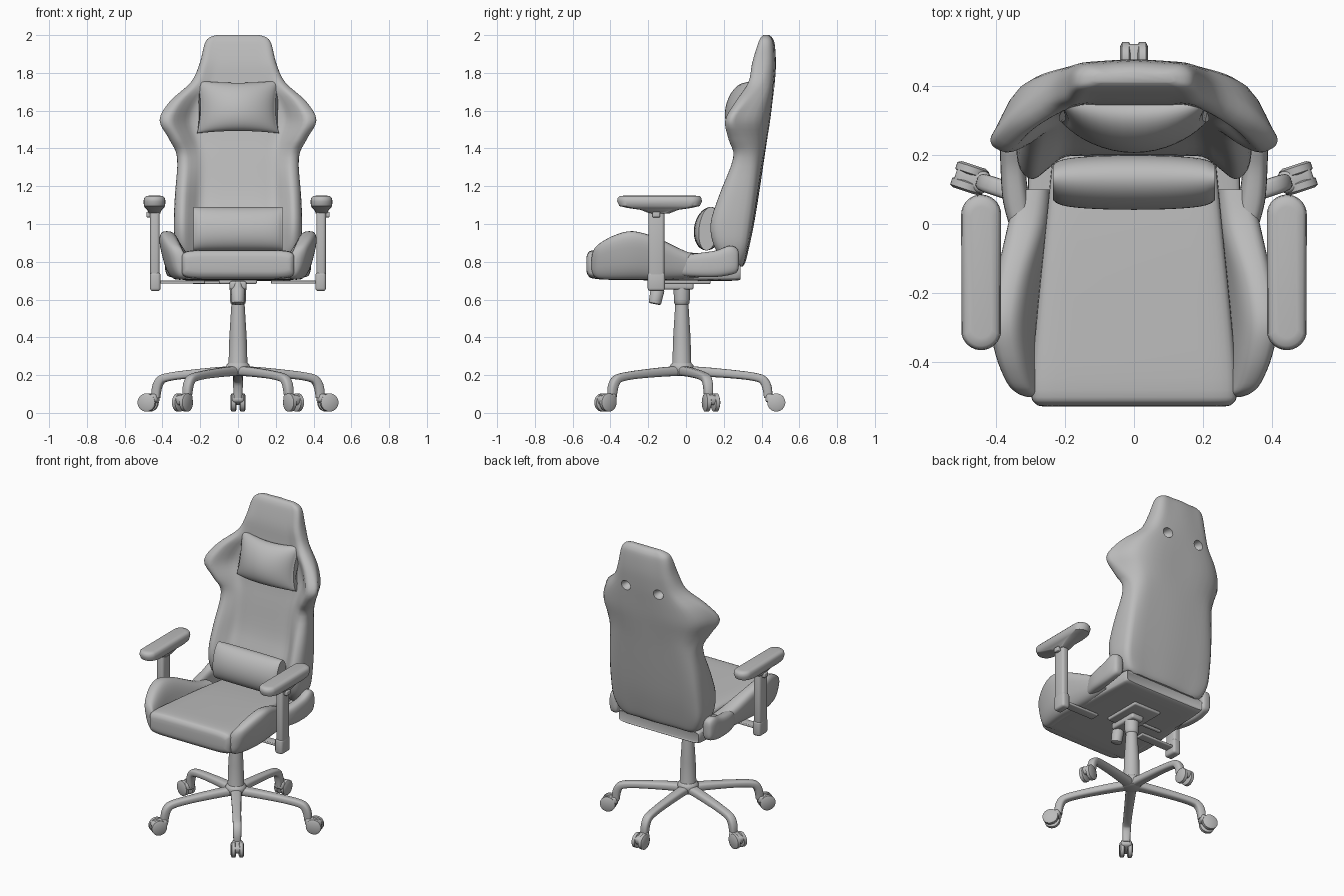
import bpy, bmesh, math
from mathutils import Vector, Matrix

if "Cube" in bpy.data.objects:
    bpy.data.objects.remove(bpy.data.objects["Cube"], do_unlink=True)

grey = bpy.data.materials.new("plain grey")
grey.use_nodes = True
grey.diffuse_color = (0.5, 0.5, 0.5, 1)
grey.node_tree.nodes["Principled BSDF"].inputs["Base Color"].default_value = (0.5, 0.5, 0.5, 1)
parts = []


def finish(name, bm, matrix=None):
    if matrix:
        bm.transform(matrix)
    bmesh.ops.recalc_face_normals(bm, faces=bm.faces)
    mesh = bpy.data.meshes.new(name)
    bm.to_mesh(mesh)
    bm.free()
    mesh.materials.append(grey)
    obj = bpy.data.objects.new(name, mesh)
    bpy.context.collection.objects.link(obj)
    parts.append(obj)
    return obj


def spline(rows, steps=4, closed=False):
    """Smooth curve passing through every row of numbers."""
    n, out = len(rows), []
    pick = lambda i: rows[i % n] if closed else rows[max(0, min(n - 1, i))]
    for i in range(n if closed else n - 1):
        a, b, c, d = (pick(i + k) for k in (-1, 0, 1, 2))
        for s in range(steps):
            t = s / steps
            out.append([q + t / 2 * (r - p + t * (2 * p - 5 * q + 4 * r - w + t * (3 * (q - r) + w - p)))
                        for p, q, r, w in zip(a, b, c, d)])
    return out if closed else out + [list(rows[-1])]


def oval(a, b, power=2, n=32):
    """Superellipse outline; a high power makes it squarer."""
    f = lambda v: math.copysign(abs(v) ** (2 / power), v)
    return [(a * f(math.cos(math.tau * i / n)), b * f(math.sin(math.tau * i / n))) for i in range(n)]


def loft(name, rings, matrix=None):
    bm = bmesh.new()
    loops = [[bm.verts.new(p) for p in ring] for ring in rings]
    n = len(loops[0])
    for lo, hi in zip(loops, loops[1:]):
        for i in range(n):
            j = (i + 1) % n
            bm.faces.new((lo[i], lo[j], hi[j], hi[i]))
    bm.faces.new(loops[0])
    bm.faces.new(loops[-1])
    return finish(name, bm, matrix)


def beam(name, rows, power, side=1):
    """Loft along y; rows hold y, centre x, half width, bottom, top, lean."""
    rings = []
    for y, xc, hx, lo, hi, lean in spline(rows):
        rings.append([(side * (xc + u + lean * v), y, (lo + hi) / 2 + v)
                      for u, v in oval(hx, (hi - lo) / 2, power)])
    return loft(name, rings)


def turned(name, rows, matrix=None):
    return loft(name, [[(u, v, z) for u, v in oval(r, r)] for z, r in rows], matrix)


def box(name, centre, size, bevel, matrix=None):
    bm = bmesh.new()
    bmesh.ops.create_cube(bm, size=1)
    bm.transform(Matrix.Diagonal((*size, 1)))
    bmesh.ops.bevel(bm, geom=bm.edges[:], offset=bevel, segments=3, profile=0.5, affect='EDGES')
    return finish(name, bm, (matrix or Matrix()) @ Matrix.Translation(centre))


def pillow(name, centre, half, pinch, pu, pv, bend, tilt, n=20):
    """Cushion with pinched outline, domed on both faces."""
    rings = []
    for i in range(n + 1):
        u = -math.cos(math.pi * i / n)
        ring = []
        for k in range(2 * n):
            a = math.pi * k / n
            v, face = math.cos(a), (1 if k <= n else -1)
            x = half[0] * u * (1 - pinch * (1 - v * v))
            z = half[2] * v * (1 - pinch * (1 - u * u))
            dome = max(0.03, 1 - u * u) ** pu * max(0, 1 - v * v) ** pv
            y = face * half[1] * dome + bend * u * u + tilt * z
            ring.append(Vector(centre) + Vector((x, y, z)))
        rings.append(ring)
    return loft(name, rings)


# Backrest: z, half width, back y, panel y, bolster front y, bolster rear y
back_rows = [
    (.775, .25, .30, .265, .265, .29), (.80, .295, .315, .23, .21, .295),
    (.88, .332, .335, .20, .15, .31), (1.0, .34, .36, .20, .13, .325),
    (1.15, .334, .385, .25, .175, .345), (1.35, .322, .415, .29, .25, .36),
    (1.45, .365, .43, .31, .225, .32), (1.55, .415, .445, .325, .21, .28),
    (1.65, .36, .458, .335, .265, .34), (1.75, .25, .47, .345, .33, .41),
    (1.85, .203, .476, .355, .35, .435), (1.95, .178, .47, .38, .38, .44),
    (1.985, .155, .457, .395, .395, .435), (2.0, .115, .44, .41, .41, .43)]
rings = []
for z, w, b, c, f, e in spline(back_rows):
    half = [(0, c), (.35, c), (.58, c), (.72, (c + f) / 2), (.86, f), (.97, f + .15 * (e - f)),
            (1, (f + e) / 2), (.96, e), (.8, e + .68 * (b - e)), (.5, b - .005), (0, b)]
    outline = half + [(-x, y) for x, y in half[-2:0:-1]]
    rings.append([(w * x, y, z) for x, y in spline(outline, 3, True)])
backrest = loft("backrest", rings)

# Strap holes sunk into the rear of the backrest
for x in (-.12, .12):
    bm = bmesh.new()
    bmesh.ops.create_uvsphere(bm, u_segments=24, v_segments=12, radius=1)
    cutter = finish("hole_cutter", bm, Matrix.Translation((x, .475, 1.725)) @ Matrix.Diagonal((.036, .06, .032, 1)))
    parts.remove(cutter)
    cutter.hide_render = True
    mod = backrest.modifiers.new("strap_hole", 'BOOLEAN')
    mod.operation, mod.object = 'DIFFERENCE', cutter
    bpy.context.view_layer.objects.active = backrest
    bpy.ops.object.modifier_apply(modifier=mod.name)
    bpy.data.objects.remove(cutter, do_unlink=True)

# Pillows
pillow("head_pillow", (0, .288, 1.62), (.217, .078, .14), .09, .32, .5, .045, .2)
pillow("lumbar_pillow", (0, .12, .975), (.235, .078, .115), 0, .12, .5, 0, .1)

# Seat
beam("seat_cushion", [
    (-.528, 0, .26, .765, .81, 0), (-.52, 0, .285, .73, .845, 0), (-.48, 0, .298, .71, .862, 0),
    (-.3, 0, .285, .71, .86, 0), (0, 0, .255, .71, .85, 0), (.25, 0, .23, .72, .83, 0)], 7)
beam("seat_base", [
    (-.45, 0, .30, .71, .77, 0), (-.42, 0, .315, .705, .78, 0), (0, 0, .31, .70, .78, 0),
    (.26, 0, .30, .70, .79, 0), (.285, 0, .29, .715, .775, 0)], 8)

for side, tag in ((1, "left"), (-1, "right")):
    beam(tag + "_seat_bolster", [
        (-.5, .295, .012, .76, .82, .2), (-.49, .302, .03, .73, .86, .2), (-.46, .315, .042, .71, .895, .25),
        (-.38, .335, .052, .705, .94, .25), (-.28, .345, .057, .705, .962, .25), (-.15, .33, .056, .705, .925, .25),
        (0, .302, .058, .71, .855, .2), (.1, .29, .05, .72, .83, .1)], 2.8, side)
    # Recliner hinge cover
    beam(tag + "_hinge_cover", [
        (-.05, .315, .012, .76, .80, 0), (-.03, .32, .03, .73, .83, 0), (.06, .34, .038, .72, .845, 0),
        (.16, .35, .036, .72, .86, 0), (.23, .35, .036, .73, .885, 0), (.27, .345, .03, .745, .87, 0),
        (.28, .345, .012, .78, .84, 0)], 3, side)

    # Armrest: domed pad, post, foot and bar under the seat
    rings = []
    for z, hx, hy in [(1.055, .03, .05), (1.075, .038, .1), (1.085, .05, .17), (1.095, .056, .213),
                      (1.12, .058, .225), (1.138, .055, .222), (1.147, .046, .213), (1.15, .03, .19)]:
        rings.append([(side * .442 + u, -.14 + v + math.copysign(hy - hx, v), z) for u, v in oval(hx, hx, 2, 30)])
    loft(tag + "_arm_pad", rings)
    box(tag + "_arm_post", (side * .44, -.157, .87), (.05, .085, .4), .015)
    box(tag + "_arm_foot", (side * .438, -.157, .695), (.056, .092, .1), .015)
    box(tag + "_arm_lever", (side * .473, -.157, 1.05), (.025, .04, .03), .006)
    box(tag + "_arm_bar", (side * .3, -.157, .692), (.25, .06, .016), .005)

# Tilt mechanism
box("mechanism_plate", (0, 0, .695), (.2, .26, .025), .008)
box("mechanism_housing", (0, -.06, .675), (.09, .2, .045), .012)
turned("tension_knob", [(-.045, .025), (-.04, .033), (.03, .037), (.045, .025), (.07, .02)],
       Matrix.Translation((0, -.157, .62)) @ Matrix.Rotation(-.2, 4, 'X'))
box("height_lever", (-.12, -.04, .69), (.24, .02, .016), .005)

# Gas lift column and hub
axis = Matrix.Translation((0, -.022, 0))
turned("gas_column", [(.24, .055), (.26, .05), (.4, .046), (.56, .036), (.575, .035), (.58, .04),
                      (.6, .042), (.66, .044), (.69, .042)], axis)
turned("base_hub", [(.195, .045), (.2, .055), (.24, .065), (.255, .06), (.265, .05)], axis)

# Five legs with twin wheel casters under a hood
leg_rows = [(0, .222, .035, .026), (.12, .217, .031, .025), (.3, .202, .027, .022), (.4, .187, .026, .022),
            (.435, .168, .026, .024), (.452, .13, .025, .025), (.457, .08, .022, .022)]
for i in range(5):
    turn = axis @ Matrix.Rotation(math.pi / 2 + math.tau * i / 5, 4, 'Z')
    path = spline(leg_rows)
    rings = []
    for k, (r, z, wide, thick) in enumerate(path):
        a, b = path[max(0, k - 1)], path[min(len(path) - 1, k + 1)]
        along = Vector((b[0] - a[0], 0, b[1] - a[1])).normalized()
        up = along.cross(Vector((0, -1, 0)))
        rings.append([Vector((r, u, z)) + up * v for u, v in oval(wide, thick, 3, 20)])
    loft(f"base_leg_{i}", rings, turn)
    for side in (1, -1):
        spot = Matrix.Translation((.5, side * .024, .055)) @ Matrix.Rotation(math.pi / 2, 4, 'X')
        turned(f"caster_wheel_{i}", [(-.016, .036), (-.01, .048), (.01, .048), (.016, .036)], turn @ spot)
    tip = turn @ Matrix.Translation((.492, 0, .072)) @ Matrix.Rotation(.2, 4, 'Y')
    box(f"caster_hood_{i}", (0, 0, 0), (.1, .066, .05), .018, tip)

# Smooth shading with sharp edges kept
bpy.ops.object.select_all(action='DESELECT')
for obj in parts:
    obj.select_set(True)
bpy.context.view_layer.objects.active = backrest
bpy.ops.object.shade_smooth_by_angle(angle=math.radians(45))
